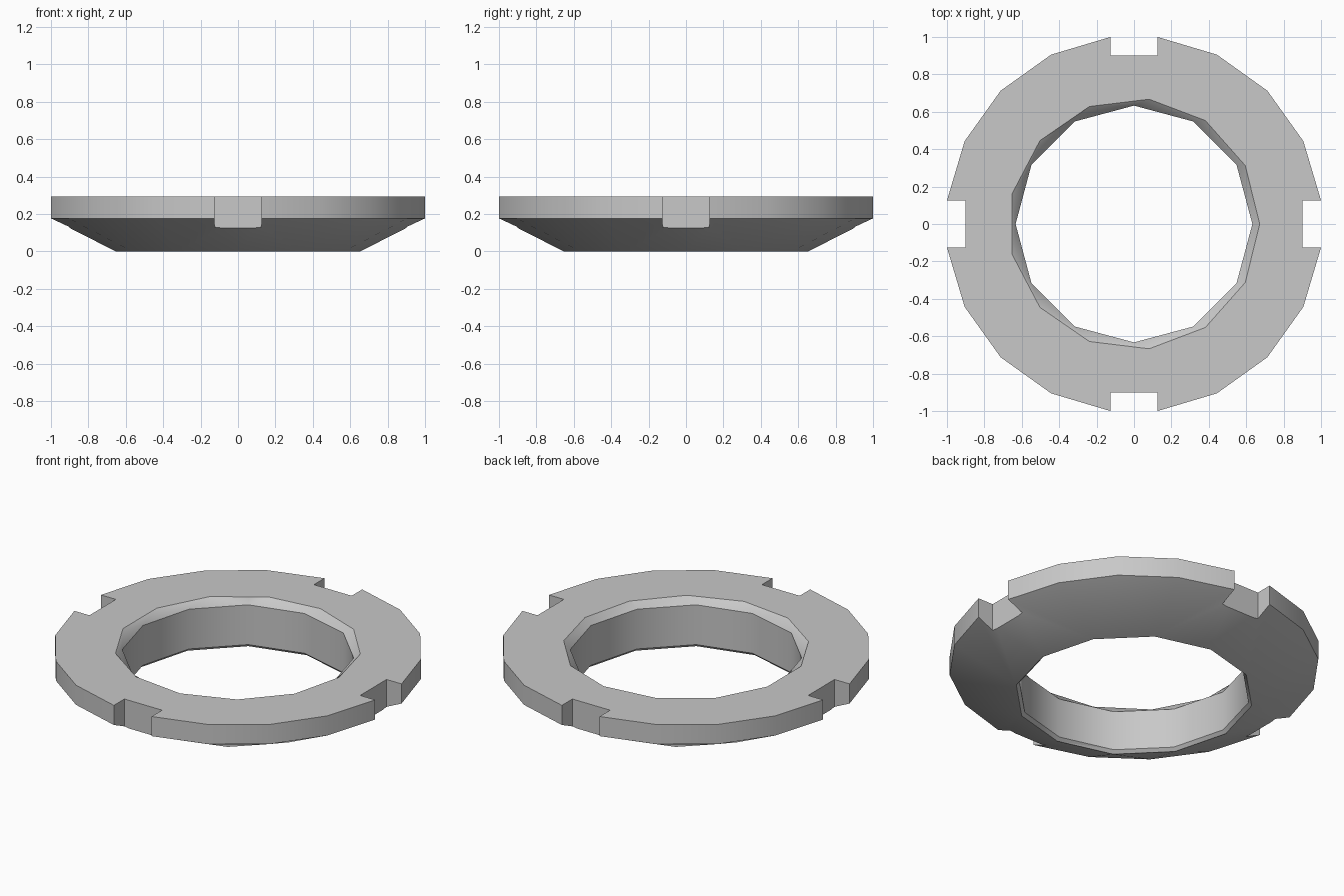
import bpy, bmesh
from math import radians, degrees, asin, cos, sin

cube = bpy.data.objects.get("Cube")
if cube:
    bpy.data.objects.remove(cube, do_unlink=True)

TOP, RIM = 0.295, 0.177        # top face and lower edge of the upright rim
OUTER, BORE = 1.008, 0.633
SLOT_HALF, SLOT_DEPTH = 0.125, 0.9

steel = bpy.data.materials.new("Light grey steel")
steel.use_nodes = True
steel.diffuse_color = (0.58, 0.58, 0.58, 1)
steel.node_tree.nodes["Principled BSDF"].inputs["Base Color"].default_value = (0.58, 0.58, 0.58, 1)


def ring(sides, radius, z):
    return [(radius * cos(radians(360 * i / sides)), radius * sin(radians(360 * i / sides)), z)
            for i in range(sides)]


def hull(name, points):
    """Solid convex object around stacked rings of points."""
    bm = bmesh.new()
    for p in points:
        bm.verts.new(p)
    bmesh.ops.convex_hull(bm, input=bm.verts)
    bmesh.ops.dissolve_limit(bm, angle_limit=radians(0.1), verts=bm.verts, edges=bm.edges)
    bmesh.ops.recalc_face_normals(bm, faces=bm.faces)
    mesh = bpy.data.meshes.new(name)
    bm.to_mesh(mesh)
    bm.free()
    obj = bpy.data.objects.new(name, mesh)
    mesh.materials.append(steel)
    bpy.context.collection.objects.link(obj)
    return obj


def rim_ring(z):
    """Four arcs that end at the slot edges."""
    reach = 45 - degrees(asin(SLOT_HALF / OUTER))
    angles = [radians(90 * q + 45 + reach * k / 2) for q in range(4) for k in range(-2, 3)]
    return [(OUTER * cos(a), OUTER * sin(a), z) for a in angles]


# Body: upright rim above a cone
nut = hull("slotted_ring", rim_ring(TOP) + rim_ring(RIM) + ring(12, 0.653, 0))

# Bore with its upper and lower chamfers
cutters = [
    hull("bore_cutter", ring(12, BORE, -0.1) + ring(12, BORE, 0.4)),
    hull("top_chamfer_cutter", ring(13, 0.672, 0.4) + ring(13, 0.672, TOP) + ring(12, BORE, 0.257)),
    hull("bottom_chamfer_cutter", ring(12, 0.651, -0.1) + ring(12, 0.651, 0) + ring(12, BORE, 0.018)),
]

# Four wrench slots
for q in range(4):
    c, s = round(cos(radians(90 * q))), round(sin(radians(90 * q)))
    cutters.append(hull("slot_cutter", [
        (c * u - s * v, s * u + c * v, z)
        for u in (SLOT_DEPTH, 1.2)
        for v in (-SLOT_HALF - 0.0005, SLOT_HALF + 0.0005)
        for z in (-0.1, 0.4)]))

bpy.ops.object.select_all(action='DESELECT')
bpy.context.view_layer.objects.active = nut
nut.select_set(True)
for cutter in cutters:
    cut = nut.modifiers.new("Cut", 'BOOLEAN')
    cut.operation, cut.solver, cut.object = 'DIFFERENCE', 'EXACT', cutter
    bpy.ops.object.modifier_apply(modifier=cut.name)
    bpy.data.objects.remove(cutter, do_unlink=True)

bpy.ops.object.shade_smooth_by_angle(angle=radians(35))
